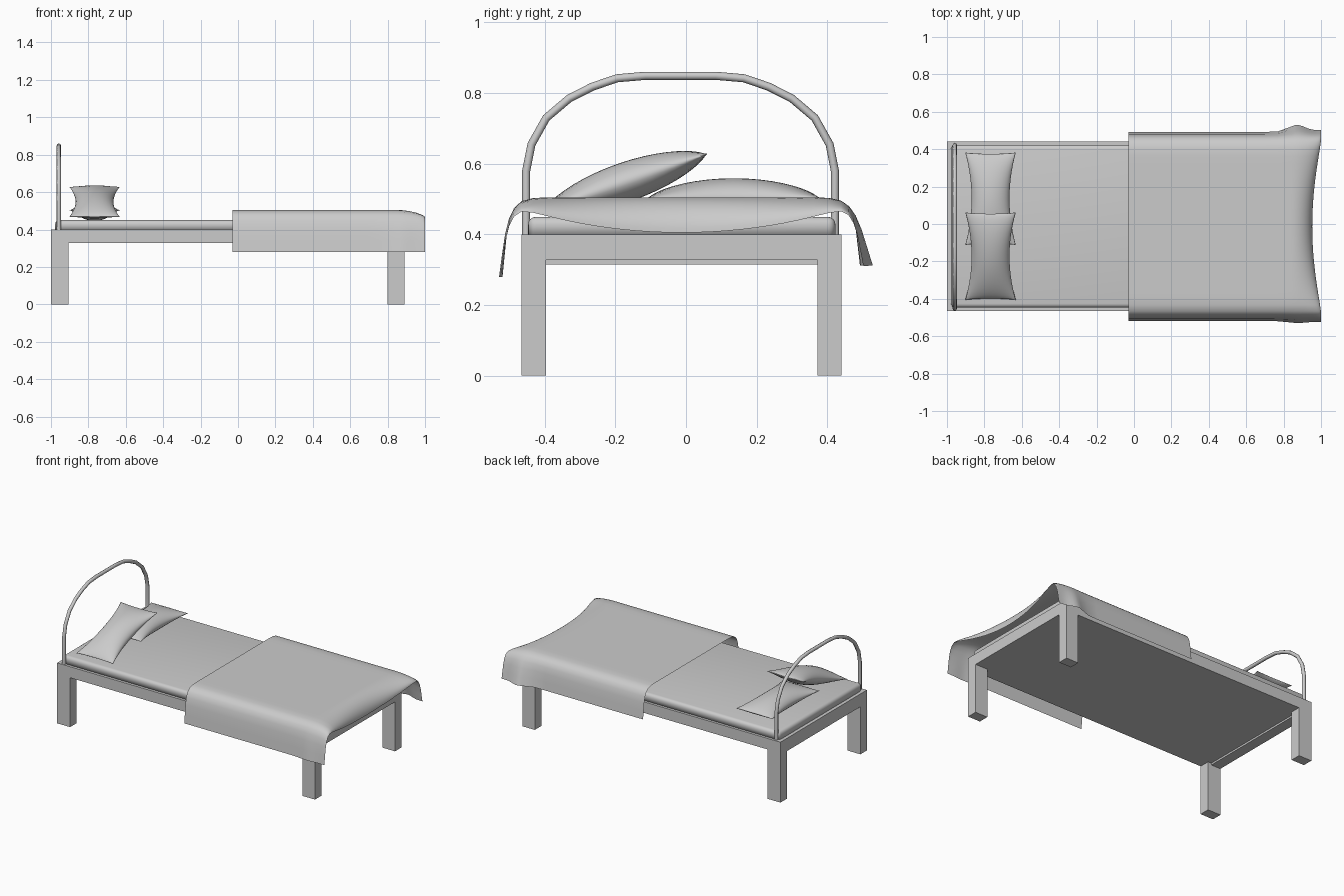
import bpy, bmesh, math
from mathutils import Matrix

if "Cube" in bpy.data.objects:
    bpy.data.objects.remove(bpy.data.objects["Cube"])

MID_Y = -0.0125


def box(name, lo, hi, bevel=0.0):
    bm = bmesh.new()
    bmesh.ops.create_cube(bm, size=1)
    for v in bm.verts:
        v.co = [(a + b) / 2 + c * (b - a) for a, b, c in zip(lo, hi, v.co)]
    if bevel:
        edges = [e for e in bm.edges if any(v.co.z > (lo[2] + hi[2]) / 2 for v in e.verts)]
        bmesh.ops.bevel(bm, geom=edges, offset=bevel, segments=4, profile=0.5, affect='EDGES')
    return finish(name, bm, bool(bevel))


def finish(name, bm, smooth):
    me = bpy.data.meshes.new(name)
    for f in bm.faces:
        f.smooth = smooth
    bm.to_mesh(me)
    bm.free()
    ob = bpy.data.objects.new(name, me)
    bpy.context.collection.objects.link(ob)
    return ob


def sheet(bm, fn, nu, nv, flip=False):
    grid = [[bm.verts.new(fn(i / nu, j / nv)) for j in range(nv + 1)] for i in range(nu + 1)]
    for i in range(nu):
        for j in range(nv):
            q = [grid[i][j], grid[i + 1][j], grid[i + 1][j + 1], grid[i][j + 1]]
            bm.faces.new(q[::-1] if flip else q)


# Frame: slab, head rail and four legs
box("bed_frame", (-1, -0.465, 0.327), (0.89, 0.44, 0.40))
box("head_rail", (-1, -0.40, 0.315), (-0.93, 0.375, 0.36))
for side, y0, y1 in (("front", -0.465, -0.397), ("back", 0.372, 0.44)):
    for end, x0, x1 in (("head", -1, -0.905), ("foot", 0.80, 0.89)):
        box(f"{side}_{end}_leg", (x0, y0, 0), (x1, y1, 0.39))

# Mattress with rounded upper edges
box("mattress", (-0.978, -0.447, 0.395), (0.872, 0.423, 0.45), 0.022)

# Arched tube headboard
half = [(0.437, 0.40), (0.437, 0.58), (0.422, 0.655), (0.38, 0.73), (0.315, 0.785),
        (0.25, 0.818), (0.18, 0.842), (0.10, 0.849)]
path = [(-y, z) for y, z in half] + half[::-1]
cu = bpy.data.curves.new("headboard_arch", 'CURVE')
cu.dimensions = '3D'
cu.bevel_depth = 0.0115
cu.bevel_resolution = 2
cu.use_fill_caps = True
sp = cu.splines.new('POLY')
sp.points.add(len(path) - 1)
for p, (y, z) in zip(sp.points, path):
    p.co = (-0.958, y + MID_Y - 0.003, z, 1)
bpy.context.collection.objects.link(bpy.data.objects.new("headboard_arch", cu))


# Pillows: two lens sheets with pinched long sides
def pillow(name, loc, tilt):
    bm = bmesh.new()
    for s in (1, -1):
        def surf(a, b):
            u, v = -math.cos(a * math.pi), -math.cos(b * math.pi)
            cu_, cv = max(0, 1 - u * u), max(0, 1 - v * v)
            return (0.135 * u * (1 - 0.25 * cv), 0.247 * v * (1 - 0.03 * cu_),
                    s * 0.056 * cu_ ** 0.55 * cv ** 0.7)
        sheet(bm, surf, 16, 20, s < 0)
    bmesh.ops.remove_doubles(bm, verts=bm.verts, dist=1e-5)
    ob = finish(name, bm, True)
    ob.matrix_world = Matrix.Translation(loc) @ Matrix.Rotation(tilt, 4, 'X')


pillow("flat_pillow", (-0.767, 0.135, 0.503), 0)
pillow("leaning_pillow", (-0.767, -0.172, 0.548), math.radians(19))

# Blanket: draped sheet, hanging at both sides and falling over the foot
flap = [(0.507, 0.280), (0.501, 0.34), (0.495, 0.40), (0.486, 0.445),
        (0.473, 0.475), (0.453, 0.494), (0.42, 0.503)]
top = [(0.42 * (1 - k / 10), 0.505) for k in range(1, 20)]
section = [(-y, z) for y, z in flap] + [(-y, z) for y, z in top] + flap[::-1]


def blanket(a, b):
    y, z = section[round(b * (len(section) - 1))]
    if y > 0:                       # back flap is a little shorter
        z = 0.505 - (0.505 - z) * 0.86
        y -= 0.002
    hang = min(1, max(0, (0.5 - z) / 0.2))
    c = max(0, 1 - (y / 0.46) ** 2)
    x_end = 1.0 - 0.047 * c ** 1.2
    drop = (0.027 + 0.073 * c ** 0.9) * (1 - hang)
    if a <= 0.5:
        x = -0.03 + 0.87 * a / 0.5
    else:
        t = (a - 0.5) / 0.5 * math.pi / 2
        x = 0.84 + (x_end - 0.84) * math.sin(t)
        z -= drop * (1 - math.cos(t))
    bulge = math.exp(-((x - 0.87) / 0.06) ** 2) * hang
    y += bulge * (0.036 if y > 0 else -0.008)
    y += hang * 0.01 * max(0, (x - 0.8) / 0.2) * (1 if y > 0 else -0.5)
    return (x, y + MID_Y, z)


bm = bmesh.new()
sheet(bm, blanket, 24, len(section) - 1)
finish("blanket", bm, True)
